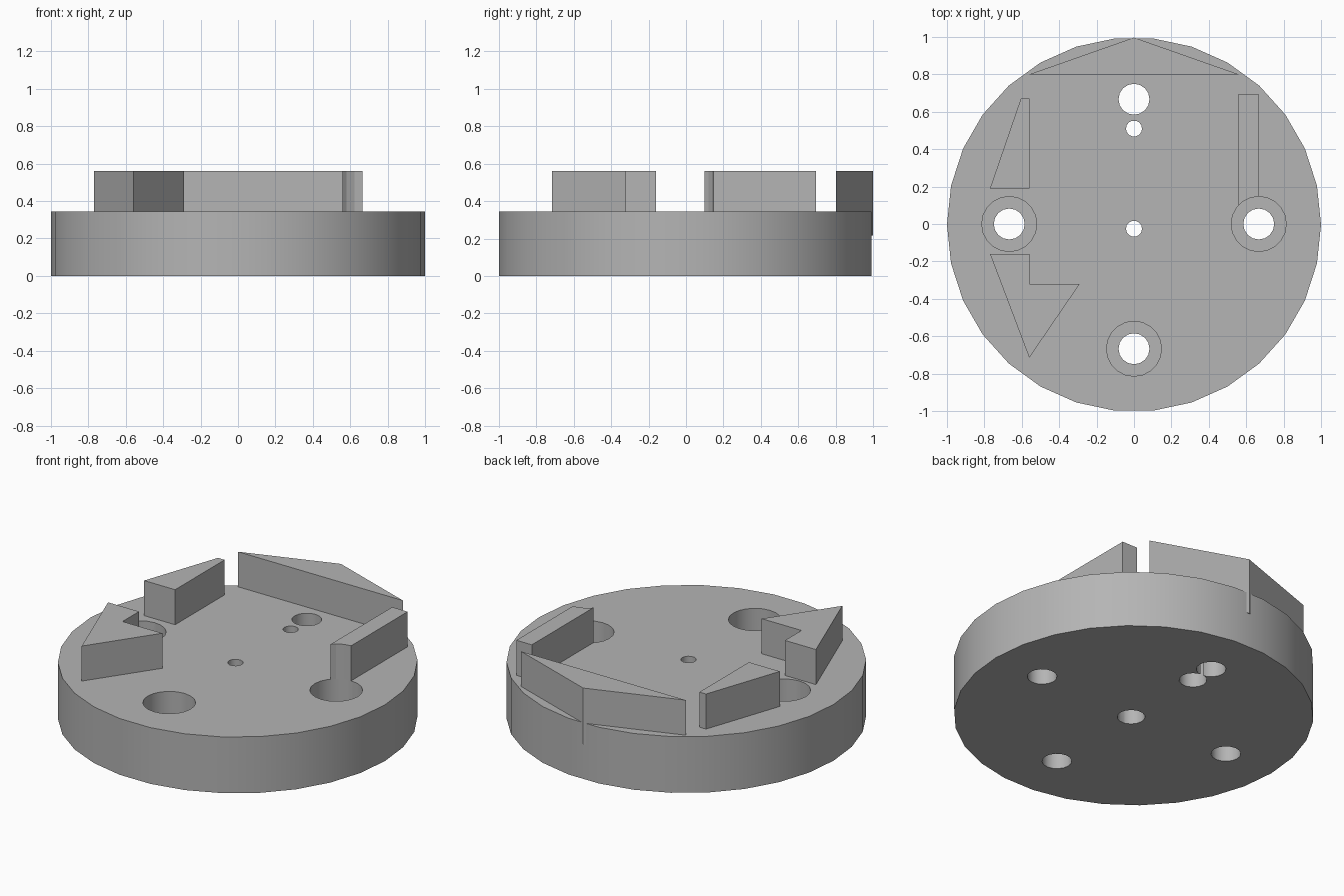
import bpy, bmesh, math
from mathutils import Matrix

if "Cube" in bpy.data.objects:
    bpy.data.objects.remove(bpy.data.objects["Cube"], do_unlink=True)

TOP, BLOCK_TOP, SUNK = 0.345, 0.56, 0.215

grey = bpy.data.materials.new("plain grey")
grey.use_nodes = True
colour = (0.46, 0.46, 0.46, 1)
grey.diffuse_color = colour
grey.node_tree.nodes["Principled BSDF"].inputs["Base Color"].default_value = colour


def add_object(name, bm):
    bmesh.ops.recalc_face_normals(bm, faces=bm.faces)
    mesh = bpy.data.meshes.new(name)
    bm.to_mesh(mesh)
    bm.free()
    mesh.materials.append(grey)
    obj = bpy.data.objects.new(name, mesh)
    bpy.context.collection.objects.link(obj)
    return obj


def cylinder(name, x, y, radius, z0, z1, sides):
    bm = bmesh.new()
    ring = [bm.verts.new((x + radius * math.cos(i * math.tau / sides),
                          y + radius * math.sin(i * math.tau / sides), z0))
            for i in range(sides)]
    return extrude(name, bm, ring, z1 - z0)


def extrude(name, bm, ring, height):
    face = bm.faces.new(ring)
    result = bmesh.ops.extrude_face_region(bm, geom=[face], use_keep_orig=True)
    verts = [g for g in result["geom"] if isinstance(g, bmesh.types.BMVert)]
    bmesh.ops.translate(bm, verts=verts, vec=(0, 0, height))
    return add_object(name, bm)


def block(name, outline, z0=TOP):
    bm = bmesh.new()
    return extrude(name, bm, [bm.verts.new((x, y, z0)) for x, y in outline], BLOCK_TOP - z0)


def activate(obj):
    bpy.ops.object.select_all(action="DESELECT")
    obj.select_set(True)
    bpy.context.view_layer.objects.active = obj


def cut(obj, cutter):
    activate(obj)
    mod = obj.modifiers.new("cut", "BOOLEAN")
    mod.operation, mod.solver, mod.object = "DIFFERENCE", "EXACT", cutter
    bpy.ops.object.modifier_apply(modifier=mod.name)


# Round base
base = cylinder("base_disc", 0, -0.003, 1, 0, TOP, 30)

# Raised blocks around the rim
block("left_rear_wedge", [(-0.77, 0.19), (-0.56, 0.19), (-0.56, 0.67), (-0.605, 0.67)])
block("arrow_block", [(-0.77, -0.16), (-0.56, -0.715), (-0.29, -0.32),
                      (-0.56, -0.32), (-0.56, -0.16)])
block("back_triangle", [(-0.56, 0.8), (0.56, 0.8), (0, 0.997)], SUNK)
bar = block("side_bar", [(0.56, 0.0), (0.665, 0.0), (0.665, 0.695), (0.56, 0.695)])

cutters = []


def hole(x, y, radius, z0, z1, sides):
    cutter = cylinder("hole_cutter", x, y, radius, z0, z1, sides)
    cutter.hide_render = True
    cutters.append(cutter)
    cut(base, cutter)
    return cutter


# Four bolt holes, three of them counterbored from above
for x, y in [(-0.667, 0), (0.667, 0), (0, -0.667), (0, 0.667)]:
    hole(x, y, 0.083, -0.1, 0.8, 16)
    if y <= 0:
        bore = hole(x, y, 0.147, 0.13, 0.8, 20)
        if x > 0:
            cut(bar, bore)

# Pin holes, widened from below
for y in (-0.025, 0.51):
    hole(0, y, 0.043, -0.1, 0.8, 14)
    hole(0, y, 0.078, -0.1, 0.2, 14)

for cutter in cutters:
    bpy.data.objects.remove(cutter, do_unlink=True)

activate(base)
bpy.ops.object.shade_smooth_by_angle(angle=math.radians(28))
